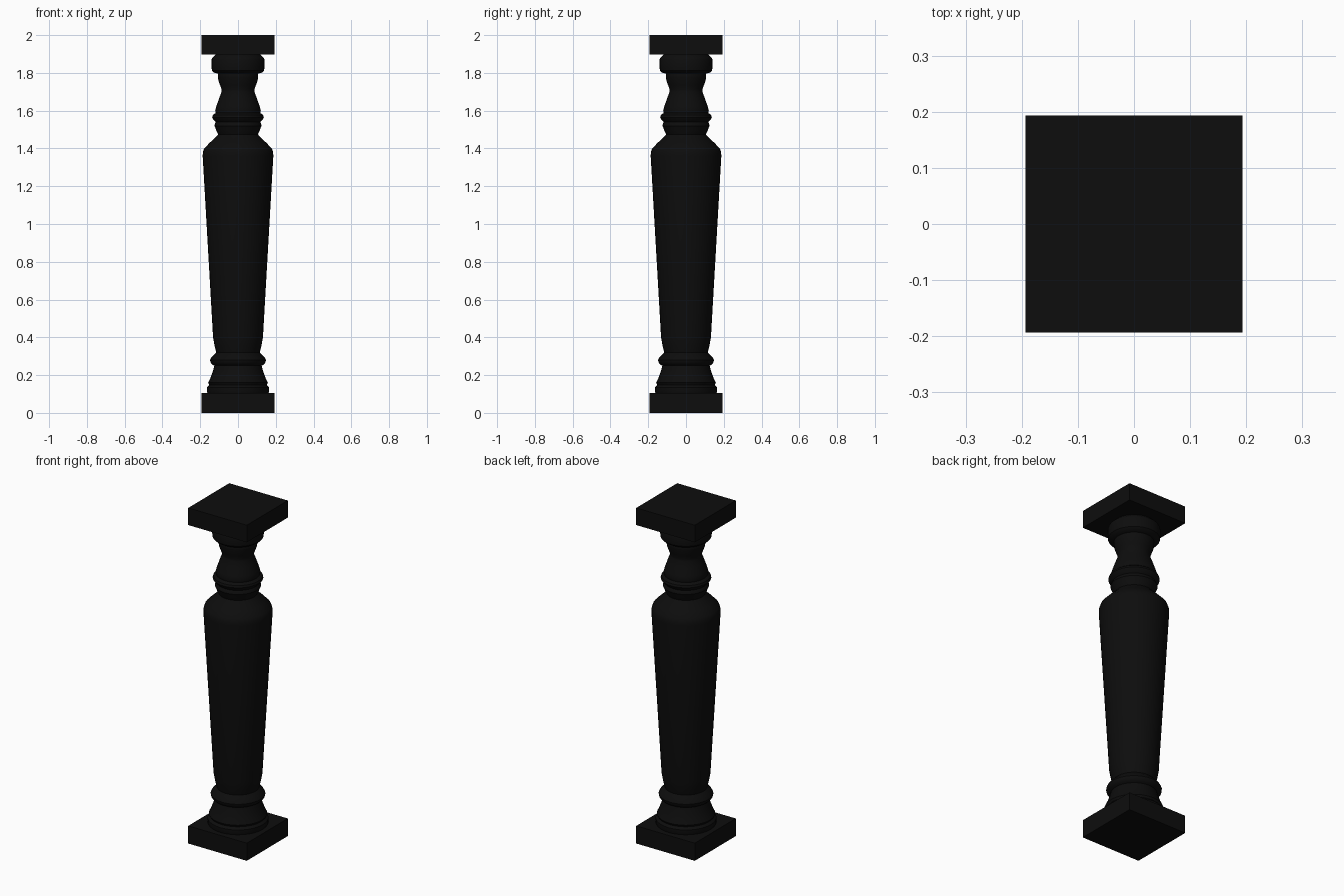
import bpy, bmesh, math
from mathutils import Matrix, Vector

cube = bpy.data.objects.get("Cube")
if cube:
    bpy.data.objects.remove(cube, do_unlink=True)

black = bpy.data.materials.new("matte black")
black.use_nodes = True
color = (0.004, 0.004, 0.004, 1)
black.diffuse_color = color
black.node_tree.nodes["Principled BSDF"].inputs["Base Color"].default_value = color


def add_object(name, bm):
    bmesh.ops.recalc_face_normals(bm, faces=bm.faces)
    mesh = bpy.data.meshes.new(name)
    bm.to_mesh(mesh)
    bm.free()
    mesh.materials.append(black)
    obj = bpy.data.objects.new(name, mesh)
    bpy.context.collection.objects.link(obj)
    return obj


def slab(name, low, high, width=0.386):
    bm = bmesh.new()
    place = Matrix.Translation((0, 0, (low + high) / 2)) @ Matrix.Diagonal((width, width, high - low, 1))
    bmesh.ops.create_cube(bm, size=1, matrix=place)
    return add_object(name, bm)


def turned(name, profile, sides=32):
    # Spin a radius/height profile around the vertical axis
    bm = bmesh.new()
    verts = [bm.verts.new((r, 0, z)) for r, z in profile]
    edges = [bm.edges.new(pair) for pair in zip(verts, verts[1:])]
    bmesh.ops.spin(bm, geom=verts + edges, cent=Vector(), axis=(0, 0, 1),
                   angle=math.tau, steps=sides, use_merge=True)
    bmesh.ops.remove_doubles(bm, verts=bm.verts, dist=0.0001)
    obj = add_object(name, bm)
    bpy.ops.object.select_all(action="DESELECT")
    obj.select_set(True)
    bpy.context.view_layer.objects.active = obj
    bpy.ops.object.shade_smooth_by_angle(angle=math.radians(35))
    return obj


# Square plinth and top slab
slab("plinth", 0, 0.105)
slab("top_slab", 1.898, 2)

# Turned base: foot ring, flare and collar
turned("base_moulding", [
    (0, 0.1), (0.16, 0.1), (0.165, 0.112), (0.165, 0.135), (0.158, 0.142),
    (0.152, 0.148), (0.158, 0.16), (0.146, 0.185), (0.133, 0.22), (0.125, 0.25),
    (0.136, 0.256), (0.146, 0.268), (0.148, 0.28), (0.14, 0.295), (0.124, 0.31),
    (0.115, 0.32)])

# Tapered shaft with rounded shoulder
turned("shaft", [
    (0.115, 0.32), (0.125, 0.36), (0.132, 0.4), (0.187, 1.36), (0.186, 1.38),
    (0.179, 1.4), (0.15, 1.43), (0.12, 1.458), (0.105, 1.475)])

# Turned neck with rings
turned("neck", [
    (0.105, 1.475), (0.115, 1.495), (0.12, 1.51), (0.125, 1.52), (0.122, 1.532),
    (0.117, 1.54), (0.13, 1.552), (0.137, 1.565), (0.133, 1.577), (0.118, 1.588),
    (0.121, 1.6), (0.115, 1.622), (0.1, 1.665), (0.087, 1.7), (0.087, 1.712),
    (0.095, 1.735), (0.103, 1.757), (0.107, 1.78)])

# Capital below the top slab
turned("capital", [
    (0.107, 1.78), (0.107, 1.796), (0.128, 1.802), (0.138, 1.813), (0.14, 1.83),
    (0.14, 1.87), (0.136, 1.88), (0.122, 1.893), (0.115, 1.9), (0, 1.9)])
